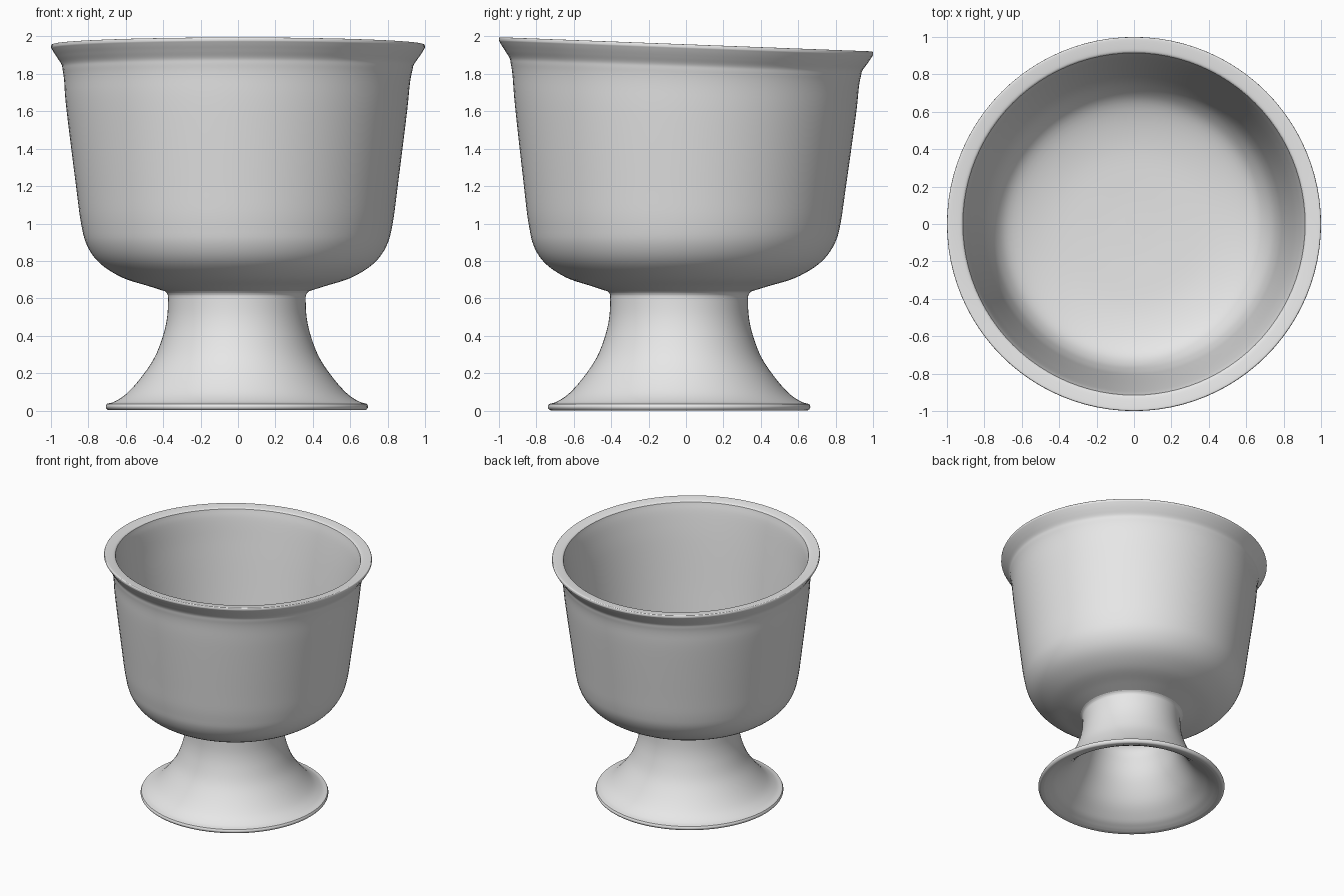
import bpy
import bmesh
import math
from mathutils import Vector

SEGMENTS = 96
SPIN_AXIS = Vector((0, 0, 1))

default = bpy.data.objects.get("Cube")
if default:
    bpy.data.objects.remove(default, do_unlink=True)

clay = bpy.data.materials.new("matte grey clay")
clay.use_nodes = True
GREY = (0.8, 0.8, 0.8, 1)
clay.diffuse_color = GREY
clay.node_tree.nodes["Principled BSDF"].inputs["Base Color"].default_value = GREY


def smooth_curve(points, steps=5):
    """Catmull-Rom curve through (radius, height) points."""
    pts = [Vector(p) for p in points]
    pts = [2 * pts[0] - pts[1]] + pts + [2 * pts[-1] - pts[-2]]
    out = []
    for a, b, c, d in zip(pts, pts[1:], pts[2:], pts[3:]):
        for i in range(steps):
            t = i / steps
            out.append(0.5 * (2 * b + (c - a) * t + (2 * a - 5 * b + 4 * c - d) * t**2
                              + (3 * b - a - 3 * c + d) * t**3))
    return out + [pts[-2]]


def ramp(z, low, high):
    return min(max((z - low) / (high - low), 0), 1)


def lean(co):
    """Hand-thrown lean: the foot sits off centre and the mouth tips backwards."""
    tilt = ramp(co.z, 0.65, 1.9)
    shift_y = -0.037 + 0.024 * ramp(co.z, 0.6, 0.95) + 0.013 * tilt
    shift_x = -0.006 * (1 - ramp(co.z, 1.7, 1.9))
    return Vector((co.x + shift_x, co.y + shift_y, co.z - 0.038 * tilt * co.y))


def turned(name, sections):
    """Spin joined profile sections into a smooth shell."""
    bm = bmesh.new()
    profile = [p for section in sections for p in smooth_curve(section)]
    verts = [bm.verts.new((max(p.x, 0), 0, p.y)) for p in profile]
    edges = [bm.edges.new(pair) for pair in zip(verts, verts[1:])]
    bmesh.ops.spin(bm, geom=verts + edges, axis=SPIN_AXIS, cent=(0, 0, 0),
                   angle=math.tau, steps=SEGMENTS, use_duplicate=False)
    bmesh.ops.remove_doubles(bm, verts=bm.verts, dist=0.0005)
    for v in bm.verts:
        v.co = lean(v.co)
    bmesh.ops.recalc_face_normals(bm, faces=bm.faces)
    mesh = bpy.data.meshes.new(name)
    bm.to_mesh(mesh)
    bm.free()
    mesh.materials.append(clay)
    obj = bpy.data.objects.new(name, mesh)
    bpy.context.collection.objects.link(obj)
    bpy.ops.object.select_all(action="DESELECT")
    obj.select_set(True)
    bpy.context.view_layer.objects.active = obj
    bpy.ops.object.shade_smooth_by_angle(angle=math.radians(40))
    return obj


# Bowl: rounded outer wall, flared lip, inner wall and floor
outer_wall = [(0.385, 0.638), (0.47, 0.665), (0.61, 0.71), (0.73, 0.785), (0.8, 0.88),
              (0.833, 1.0), (0.86, 1.2), (0.91, 1.6), (0.925, 1.76), (0.935, 1.82),
              (0.942, 1.85), (0.965, 1.885), (0.985, 1.915), (1.0, 1.94)]
lip = [(1.0, 1.94), (0.998, 1.954), (0.985, 1.957), (0.93, 1.95), (0.915, 1.942)]
inner_wall = [(0.915, 1.942), (0.895, 1.85), (0.86, 1.6), (0.81, 1.2), (0.78, 1.0),
              (0.73, 0.87), (0.64, 0.79), (0.45, 0.74), (0.2, 0.725), (0, 0.722)]
turned("bowl", [outer_wall, lip, inner_wall])

# Foot: hollow flared pedestal with a thin flat rim
hollow = [(0, 0.6), (0.2, 0.59), (0.29, 0.54), (0.32, 0.45), (0.37, 0.3),
          (0.46, 0.15), (0.56, 0.055), (0.62, 0.02), (0.66, 0.004)]
rim_edge = [(0.66, 0.004), (0.685, 0.002), (0.697, 0.01), (0.701, 0.022), (0.695, 0.036)]
flare = [(0.695, 0.036), (0.65, 0.05), (0.585, 0.095), (0.51, 0.18), (0.44, 0.285),
         (0.395, 0.4), (0.373, 0.5), (0.368, 0.6), (0.373, 0.625), (0.385, 0.638)]
turned("foot", [hollow, rim_edge, flare])
